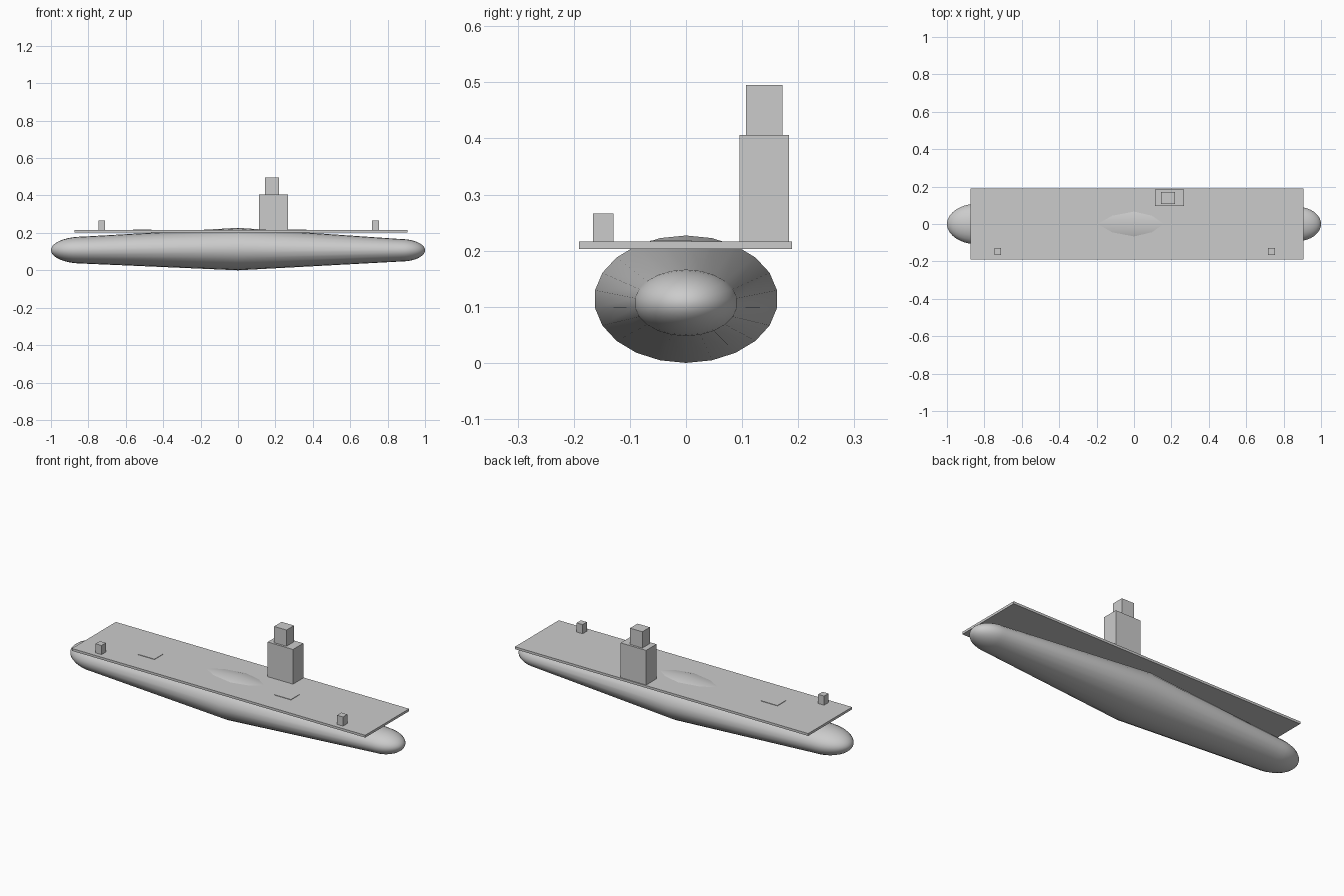
import bpy
import bmesh
from math import sin, cos, pi

if "Cube" in bpy.data.objects:
    bpy.data.objects.remove(bpy.data.objects["Cube"], do_unlink=True)

SIDES = 22
DECK_TOP = 0.216

grey = bpy.data.materials.new("plain_grey")
grey.use_nodes = True
grey.diffuse_color = (0.6, 0.6, 0.6, 1)
grey.node_tree.nodes["Principled BSDF"].inputs["Base Color"].default_value = (0.6, 0.6, 0.6, 1)


def add_object(name, bm):
    bmesh.ops.recalc_face_normals(bm, faces=bm.faces)
    mesh = bpy.data.meshes.new(name)
    bm.to_mesh(mesh)
    bm.free()
    mesh.materials.append(grey)
    obj = bpy.data.objects.new(name, mesh)
    bpy.context.collection.objects.link(obj)
    return obj


def box(name, x, y, z):
    """Box from (low, high) ranges on each axis."""
    bm = bmesh.new()
    bmesh.ops.create_cube(bm, size=1)
    for v in bm.verts:
        for axis, (low, high) in enumerate((x, y, z)):
            v.co[axis] = high if v.co[axis] > 0 else low
    return add_object(name, bm)


def cap_sections(x, half_y, half_z, z, tip, steps=10):
    """Ellipsoid sections from the cap's base towards its tip."""
    for i in range(steps):
        a = i / steps * pi / 2
        yield x + (tip - x) * sin(a), half_y * cos(a), half_z * cos(a), z


# Hull: two tapering halves joined amidships, with rounded ends
left_cap = list(cap_sections(0.87, 0.093, 0.06, 0.107, 1))
right_cap = list(cap_sections(-0.83, 0.111, 0.072, 0.108, -1))
sections = right_cap[::-1] + [(0, 0.1637, 0.1135, 0.1135)] + left_cap

bm = bmesh.new()
rings = []
for x, half_y, half_z, z in sections:
    rings.append([bm.verts.new((x, half_y * sin(2 * pi * i / SIDES),
                                z + half_z * cos(2 * pi * i / SIDES)))
                  for i in range(SIDES)])
for a, b in zip(rings, rings[1:]):
    for i in range(SIDES):
        j = (i + 1) % SIDES
        bm.faces.new((a[i], a[j], b[j], b[i]))
for ring, tip, z in ((rings[0], -1, 0.108), (rings[-1], 1, 0.107)):
    point = bm.verts.new((tip, 0, z))
    for i in range(SIDES):
        bm.faces.new((ring[i], ring[(i + 1) % SIDES], point))
hull = add_object("hull", bm)
bpy.ops.object.select_all(action="DESELECT")
hull.select_set(True)
bpy.context.view_layer.objects.active = hull
bpy.ops.object.shade_smooth_by_angle(angle=pi / 6)

# Flight deck
box("flight_deck", (-0.873, 0.905), (-0.191, 0.189), (0.203, DECK_TOP))

# Island tower
box("island_base", (0.113, 0.267), (0.095, 0.184), (DECK_TOP - 0.01, 0.406))
box("island_top", (0.144, 0.219), (0.107, 0.172), (0.406, 0.495))

# Gun mounts and elevator plates along the deck
for side, x in (("right", -0.729), ("left", 0.735)):
    box(side + "_gun_mount", (x - 0.018, x + 0.018), (-0.166, -0.129), (DECK_TOP - 0.01, 0.266))
for side, x in (("right", -0.512), ("left", 0.315)):
    box(side + "_elevator", (x - 0.05, x + 0.05), (-0.063, 0.011), (DECK_TOP - 0.005, 0.2185))
